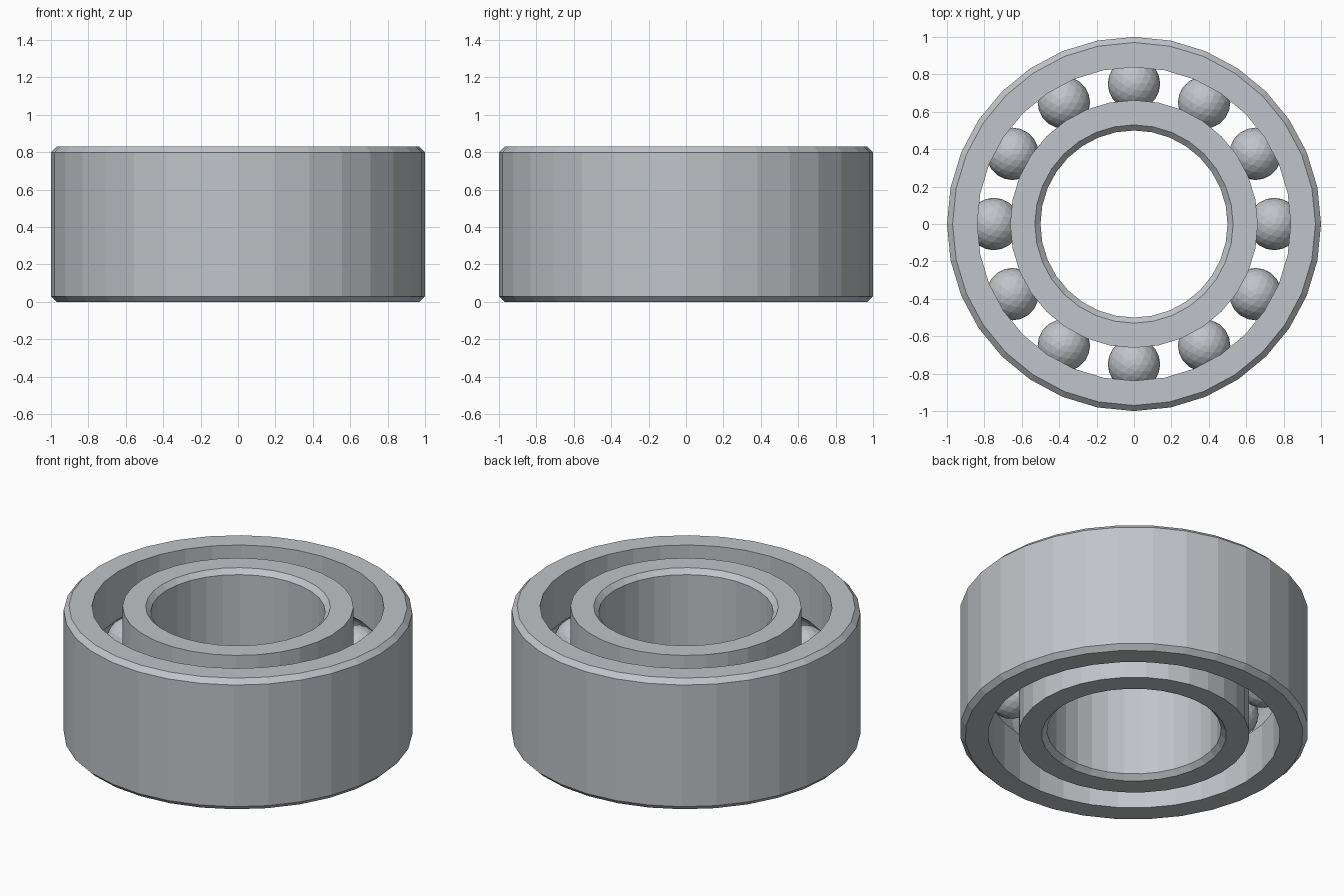
import bpy, bmesh, math

cube = bpy.data.objects.get("Cube")
if cube:
    bpy.data.objects.remove(cube)

SEGMENTS = 32
HEIGHT = 0.83
MID = HEIGHT / 2
CHAMFER = 0.03
PITCH = 0.75          # radius of the circle of ball centres
BALL = 0.14
GROOVE = 0.143
BALL_COUNT = 12

steel = bpy.data.materials.new("brushed steel")
steel.use_nodes = True
steel.diffuse_color = (0.53, 0.55, 0.58, 1)
steel.node_tree.nodes["Principled BSDF"].inputs["Base Color"].default_value = steel.diffuse_color


def finish(name, bm):
    mesh = bpy.data.meshes.new(name)
    bmesh.ops.recalc_face_normals(bm, faces=bm.faces)
    bm.to_mesh(mesh)
    bm.free()
    mesh.materials.append(steel)
    obj = bpy.data.objects.new(name, mesh)
    bpy.context.collection.objects.link(obj)
    return obj


def race_ring(name, plain, race):
    """Lathe a ring: chamfered wall at radius plain, grooved wall at radius race."""
    inward = math.copysign(CHAMFER, race - plain)
    profile = [(race, 0), (plain + inward, 0), (plain, CHAMFER),
               (plain, HEIGHT - CHAMFER), (plain + inward, HEIGHT), (race, HEIGHT)]
    # ball groove, an arc around the ball centre from top to bottom
    side = math.copysign(1, race - PITCH)
    half = math.acos(abs(race - PITCH) / GROOVE)
    for i in range(9):
        a = half * (1 - i / 4)
        profile.append((PITCH + side * GROOVE * math.cos(a), MID + GROOVE * math.sin(a)))

    bm = bmesh.new()
    rows = []
    for s in range(SEGMENTS):
        t = math.tau * s / SEGMENTS
        rows.append([bm.verts.new((r * math.cos(t), r * math.sin(t), z)) for r, z in profile])
    n = len(profile)
    for s in range(SEGMENTS):
        a, b = rows[s], rows[(s + 1) % SEGMENTS]
        for k in range(n):
            j = (k + 1) % n
            bm.faces.new((a[k], a[j], b[j], b[k]))
    return finish(name, bm)


# Outer and inner rings
race_ring("outer_ring", 1.0, 0.838)
race_ring("inner_ring", 0.5, 0.662)

# Balls share one faceted mesh
bm = bmesh.new()
bmesh.ops.create_icosphere(bm, subdivisions=3, radius=BALL)
first = finish("ball_1", bm)
for i in range(BALL_COUNT):
    ball = first
    if i:
        ball = bpy.data.objects.new(f"ball_{i + 1}", first.data)
        bpy.context.collection.objects.link(ball)
    t = math.tau * i / BALL_COUNT
    ball.location = (PITCH * math.cos(t), PITCH * math.sin(t), MID)
